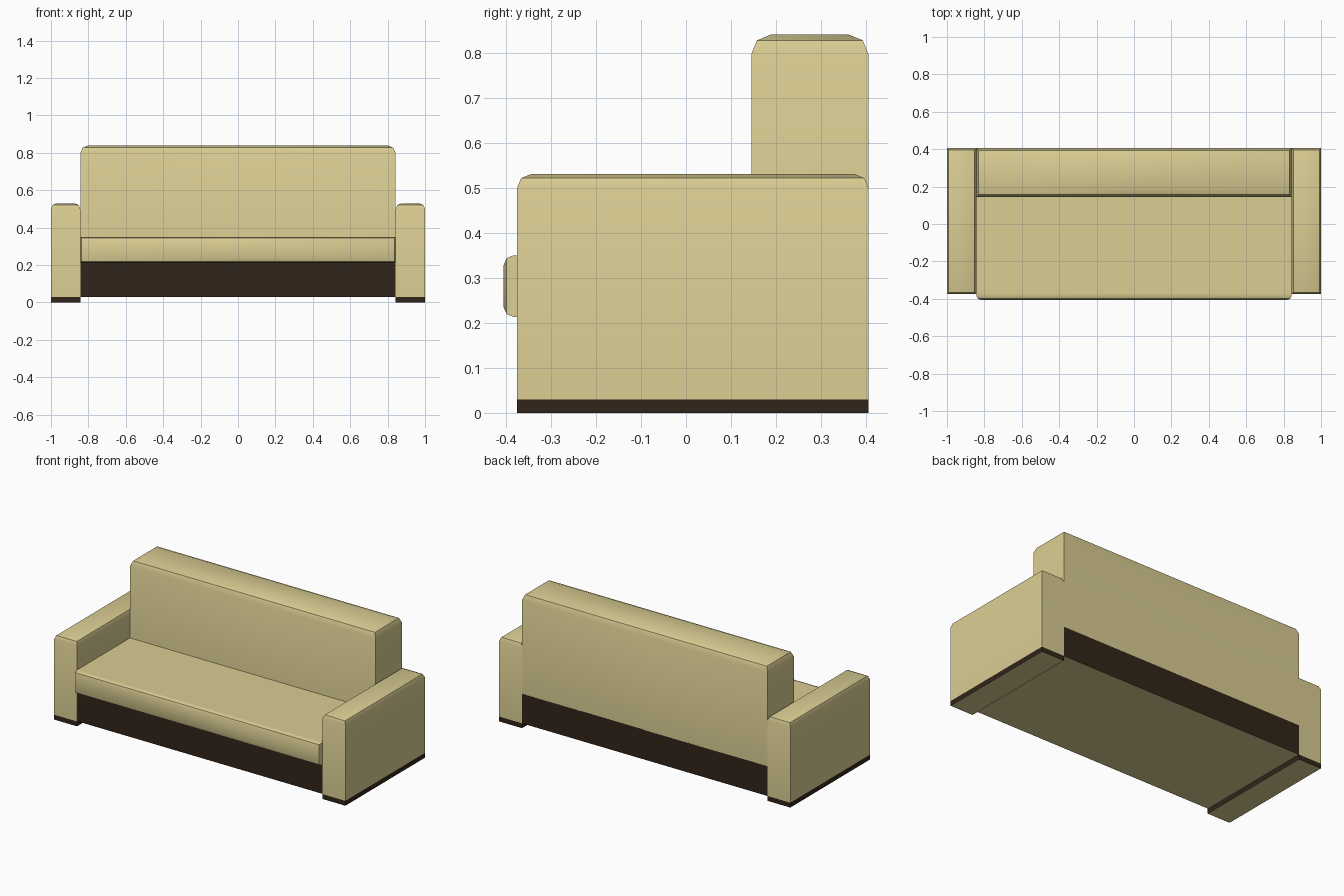
import bpy, bmesh
from mathutils import Vector

if "Cube" in bpy.data.objects:
    bpy.data.objects.remove(bpy.data.objects["Cube"])


def material(name, rgb):
    m = bpy.data.materials.new(name)
    m.diffuse_color = (*rgb, 1)
    m.use_nodes = True
    m.node_tree.nodes["Principled BSDF"].inputs["Base Color"].default_value = m.diffuse_color
    return m


TAN = material("tan fabric", (0.70, 0.61, 0.29))
DARK = material("dark trim", (0.032, 0.018, 0.010))
GROOVE_X = (-0.005, 0.018)
DEPTH = 0.015


def box(lo, hi, radius=0, pick=None):
    """Box between two corners; edges whose midpoint passes pick() are rounded."""
    bm = bmesh.new()
    bmesh.ops.create_cube(bm, size=1)
    lo, hi = Vector(lo), Vector(hi)
    for v in bm.verts:
        v.co = Vector([lo[i] if v.co[i] < 0 else hi[i] for i in range(3)])
    if pick:
        edges = [e for e in bm.edges if all(pick(v.co) for v in e.verts)]
        bmesh.ops.bevel(bm, geom=edges, offset=radius, segments=2,
                        profile=0.5, affect='EDGES', clamp_overlap=True)
    return bm


def cut(bm, axis, values):
    """Slice the mesh along an axis so a groove can be pressed in."""
    for val in values:
        co, no = Vector((0, 0, 0)), Vector((0, 0, 0))
        co[axis], no[axis] = val, 1
        bmesh.ops.bisect_plane(bm, geom=bm.verts[:] + bm.edges[:] + bm.faces[:],
                               plane_co=co, plane_no=no)
    bm.normal_update()


def press(bm, pick, move):
    """Extrude the picked faces inwards."""
    faces = [f for f in bm.faces if pick(f.calc_center_median(), f.normal)]
    ret = bmesh.ops.extrude_face_region(bm, geom=faces)
    for v in ret["geom"]:
        if isinstance(v, bmesh.types.BMVert):
            move(v)


def in_groove(c):
    return GROOVE_X[0] < c.x < GROOVE_X[1]


def finish(name, bm, mat, under=None):
    bmesh.ops.recalc_face_normals(bm, faces=bm.faces[:])
    me = bpy.data.meshes.new(name)
    me.materials.append(mat)
    if under:
        me.materials.append(under)
        for f in bm.faces:
            f.material_index = int(f.normal.z < -0.9)
    bm.to_mesh(me)
    bm.free()
    ob = bpy.data.objects.new(name, me)
    bpy.context.collection.objects.link(ob)
    bpy.ops.object.select_all(action='DESELECT')
    ob.select_set(True)
    bpy.context.view_layer.objects.active = ob
    bpy.ops.object.shade_smooth_by_angle(angle=0.7)


# Armrests with dark foot strips
for side, x0, x1 in (("left", -1.0, -0.843), ("right", 0.843, 1.0)):
    finish(side + "_arm", box((x0, -0.375, 0.03), (x1, 0.405, 0.53), 0.03,
                              lambda c: c.z > 0.5), TAN)
    finish(side + "_foot", box((x0, -0.375, 0), (x1, 0.405, 0.03)), DARK, TAN)

# Dark plinth under the seat
finish("base", box((-0.843, -0.372, 0.03), (0.843, 0.405, 0.215)), DARK, TAN)

# Seat cushion: rounded front, centre groove and gap before the backrest
seat = box((-0.843, -0.405, 0.213), (0.843, 0.16, 0.35), 0.022, lambda c: c.y < -0.4)
cut(seat, 0, GROOVE_X)
cut(seat, 1, (-0.37, 0.135))


def lower(v):
    v.co.z -= DEPTH


press(seat, lambda c, n: n.z > 0.99 and (c.y > 0.135 or (in_groove(c) and c.y > -0.37)), lower)
finish("seat", seat, TAN)

# Backrest: rounded top, groove running up the front and over the top
back = box((-0.843, 0.145, 0.213), (0.843, 0.405, 0.84), 0.043, lambda c: c.z > 0.8)
cut(back, 0, GROOVE_X)


def sink(v):
    if v.co.y < 0.25:
        v.co.y += DEPTH
    if v.co.z > 0.6:
        v.co.z -= DEPTH


press(back, lambda c, n: in_groove(c) and (n.y < -0.3 or n.z > 0.5), sink)
finish("backrest", back, TAN)
